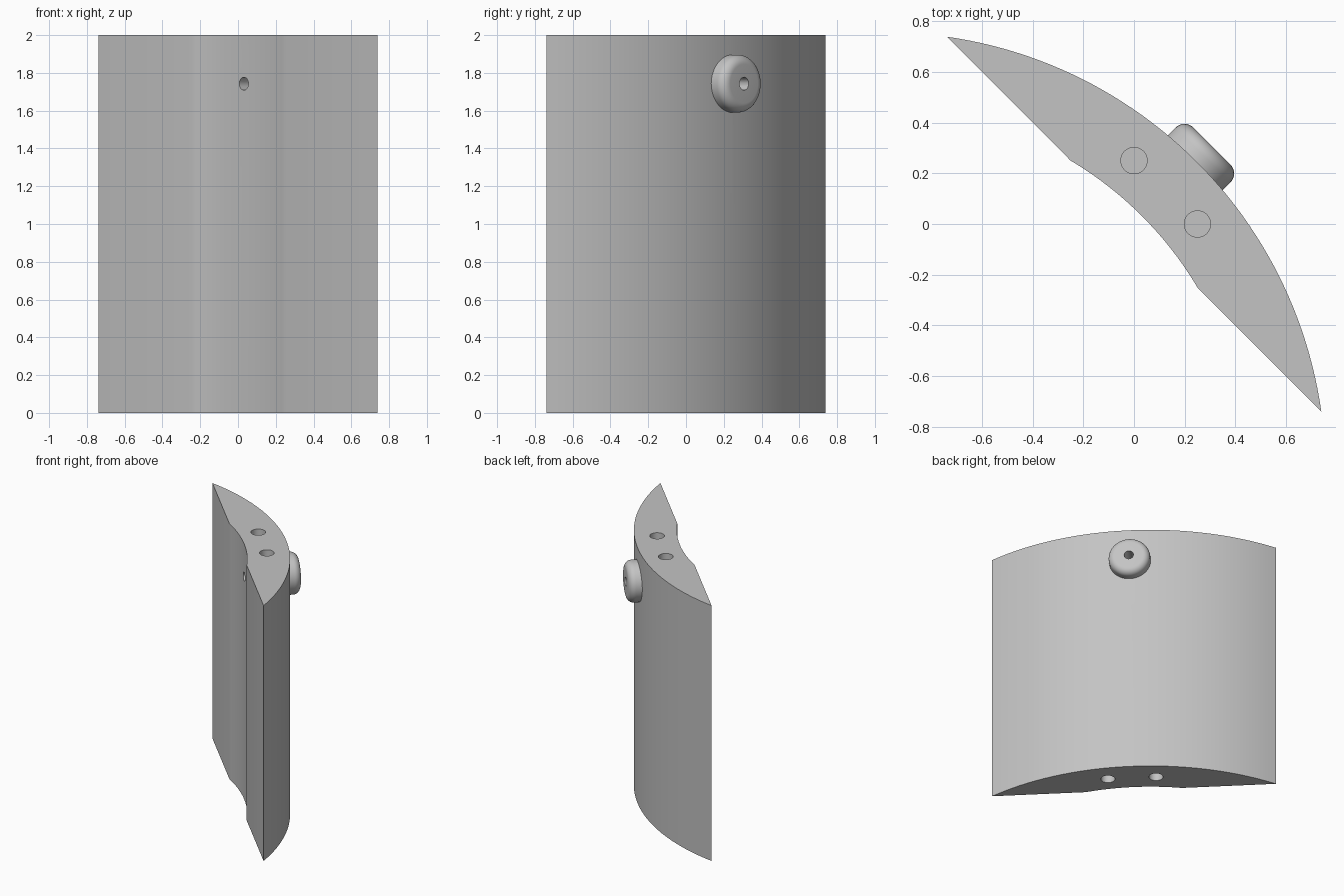
import bpy, bmesh, math
from mathutils import Matrix, Vector

cube = bpy.data.objects.get("Cube")
if cube:
    bpy.data.objects.remove(cube, do_unlink=True)

# Single grey material
grey = bpy.data.materials.new("plain grey")
grey.use_nodes = True
colour = (0.55, 0.55, 0.55, 1)
grey.diffuse_color = colour
grey.node_tree.nodes["Principled BSDF"].inputs["Base Color"].default_value = colour

# Parts are drawn with the bulge along +Y, then turned to face the diagonal
TURN = Matrix.Rotation(-math.pi / 4, 4, 'Z')
HEIGHT, BOLT_Z = 2.0, 1.743
HALF, INNER_HALF, RADIUS = 1.045, 0.354, 1.74
CENTRE = -math.sqrt(RADIUS ** 2 - HALF ** 2)


def make_object(name, bm):
    bmesh.ops.recalc_face_normals(bm, faces=bm.faces)
    bm.transform(TURN)
    mesh = bpy.data.meshes.new(name)
    bm.to_mesh(mesh)
    bm.free()
    mesh.materials.append(grey)
    obj = bpy.data.objects.new(name, mesh)
    bpy.context.collection.objects.link(obj)
    return obj


def arc(half, steps):
    """Points on an arc about the shared centre, from -half to +half."""
    r = math.hypot(half, CENTRE)
    a = math.asin(half / r)
    angles = [a * (2 * i / steps - 1) for i in range(steps + 1)]
    return [(r * math.sin(t), CENTRE + r * math.cos(t)) for t in angles]


def rod(name, radius, depth, matrix):
    bm = bmesh.new()
    bmesh.ops.create_cone(bm, cap_ends=True, segments=40, radius1=radius,
                          radius2=radius, depth=depth, matrix=matrix)
    obj = make_object(name, bm)
    obj.hide_render = True
    return obj


def cut(obj, cutter):
    mod = obj.modifiers.new("hole", 'BOOLEAN')
    mod.operation, mod.solver, mod.object = 'DIFFERENCE', 'EXACT', cutter
    bpy.context.view_layer.objects.active = obj
    bpy.ops.object.modifier_apply(modifier=mod.name)


# Curved panel: outer arc, two flat flanks and a shallow inner arc
bm = bmesh.new()
outline = arc(HALF, 48) + arc(INNER_HALF, 20)[::-1]
base = bm.faces.new([bm.verts.new((x, y, 0)) for x, y in outline])
grown = bmesh.ops.extrude_face_region(bm, geom=[base])
top = [v for v in grown["geom"] if isinstance(v, bmesh.types.BMVert)]
bmesh.ops.translate(bm, verts=top, vec=(0, 0, HEIGHT))
panel = make_object("curved_panel", bm)

# Round knob: lathed profile with a filleted outer rim
BASE, END, KNOB_R, FILLET = 0.325, 0.435, 0.153, 0.05
profile = [(0, BASE), (KNOB_R, BASE)]
for i in range(9):
    a = i / 8 * math.pi / 2
    profile.append((KNOB_R - FILLET + FILLET * math.cos(a),
                    END - FILLET + FILLET * math.sin(a)))
profile.append((0, END))
bm = bmesh.new()
points = [bm.verts.new((r, y, BOLT_Z)) for r, y in profile]
edges = [bm.edges.new(pair) for pair in zip(points, points[1:])]
bmesh.ops.spin(bm, geom=points + edges, cent=(0, 0, BOLT_Z), axis=(0, 1, 0),
               angle=math.tau, steps=48)
bmesh.ops.remove_doubles(bm, verts=bm.verts, dist=0.0001)
knob = make_object("round_knob", bm)

# Bolt hole through the knob and the panel
along = Matrix.Translation((0, 0.2, BOLT_Z)) @ Matrix.Rotation(math.pi / 2, 4, 'X')
bolt = rod("bolt_cutter", 0.034, 1.0, along)
cut(panel, bolt)
cut(knob, bolt)
cutters = [bolt]

# Blind peg holes in both ends
for x in (-0.177, 0.177):
    for z in (0, HEIGHT):
        peg = rod("peg_cutter", 0.052, 0.4, Matrix.Translation((x, 0.177, z)))
        cut(panel, peg)
        cutters.append(peg)
for cutter in cutters:
    bpy.data.objects.remove(cutter, do_unlink=True)

# Smooth curves, sharp edges
for obj in (panel, knob):
    bpy.ops.object.select_all(action='DESELECT')
    obj.select_set(True)
    bpy.context.view_layer.objects.active = obj
    bpy.ops.object.shade_smooth_by_angle(angle=math.radians(15))
